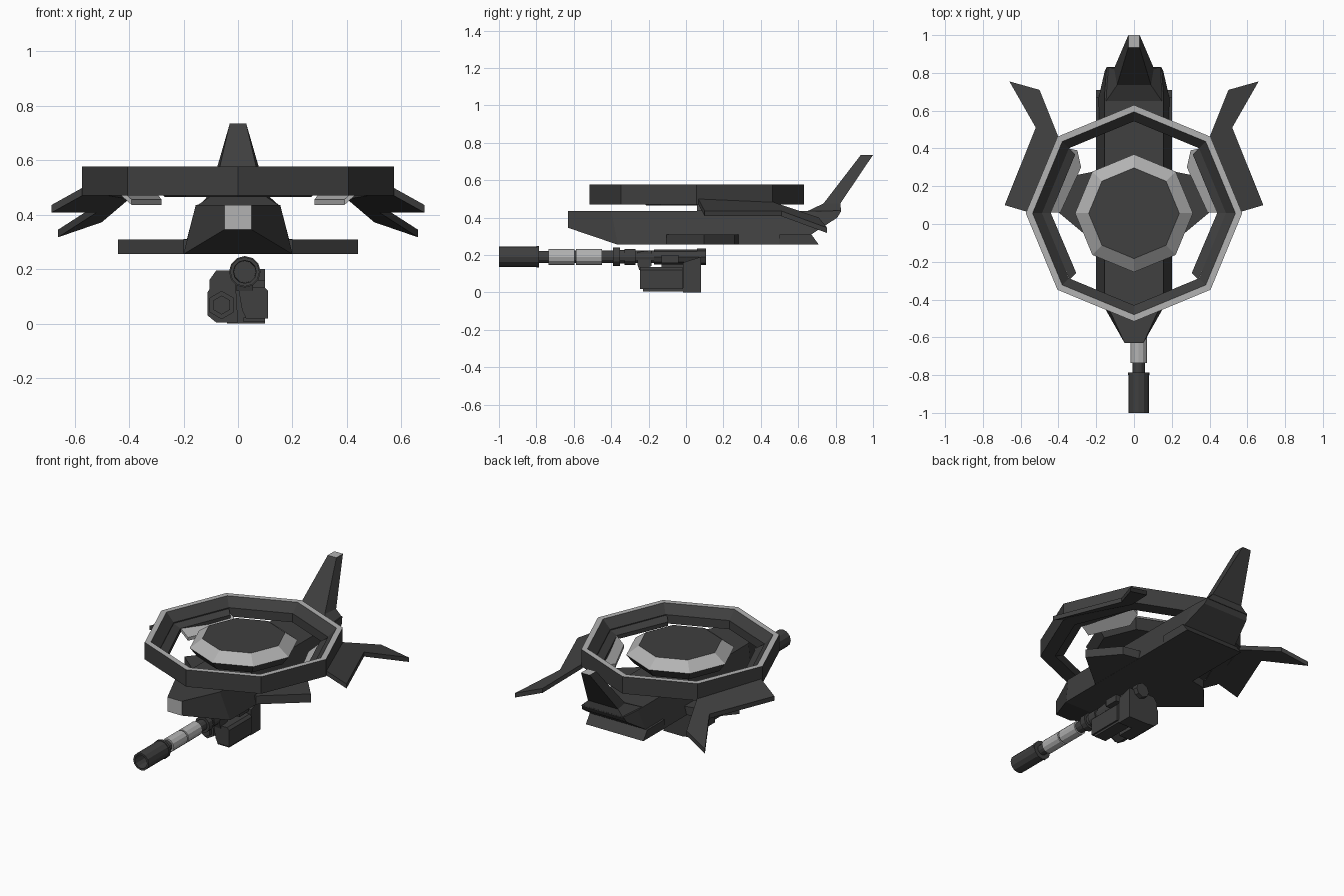
import bpy, bmesh
from math import sin, cos, pi, radians

if "Cube" in bpy.data.objects:
    bpy.data.objects.remove(bpy.data.objects["Cube"])

CY = 0.057  # centre of ring and disc along y


def material(name, v):
    m = bpy.data.materials.new(name)
    m.diffuse_color = (v, v, v, 1)
    m.use_nodes = True
    m.node_tree.nodes["Principled BSDF"].inputs["Base Color"].default_value = m.diffuse_color
    return m


DARK, LIGHT = material("dark_grey", 0.05), material("light_grey", 0.45)


def loft(name, loops, mat=DARK, closed=False, mirror=False):
    """Skin equal-length loops; cap the ends or join last to first."""
    bm = bmesh.new()
    rows = [[bm.verts.new(p) for p in loop] for loop in loops]
    n = len(rows[0])
    pairs = list(zip(rows, rows[1:])) + ([(rows[-1], rows[0])] if closed else [])
    for a, b in pairs:
        for i in range(n):
            j = (i + 1) % n
            bm.faces.new((a[i], a[j], b[j], b[i]))
    if not closed:
        bm.faces.new(rows[0])
        bm.faces.new(rows[-1])
    bmesh.ops.recalc_face_normals(bm, faces=bm.faces)
    me = bpy.data.meshes.new(name)
    bm.to_mesh(me)
    bm.free()
    ob = bpy.data.objects.new(name, me)
    bpy.context.collection.objects.link(ob)
    me.materials.append(mat)
    me.materials.append(LIGHT)
    if mirror:
        ob.modifiers.new("mirror", 'MIRROR')
    return ob


def lighten(ob, test):
    for f in ob.data.polygons:
        if test(f):
            f.material_index = 1


def circle_y(y, r, n, x, z, off=0.0):
    return [(x + r * cos(2 * pi * (k + off) / n), y, z + r * sin(2 * pi * (k + off) / n)) for k in range(n)]


def oct_xy(r, z):
    return [(r * cos(k * pi / 4), CY + r * sin(k * pi / 4), z) for k in range(8)]


def block(name, outline, y0, y1):
    """Front-view outline (x, z) extruded along y."""
    return loft(name, [[(x, y, z) for x, z in outline] for y in (y0, y1)])


def side_block(name, outline, x0, x1):
    """Side-view outline (y, z) extruded along x."""
    return loft(name, [[(x, y, z) for y, z in outline] for x in (x0, x1)])


def rect(a0, a1, b0, b1):
    return [(a0, b0), (a1, b0), (a1, b1), (a0, b1)]


# Octagonal ring and central disc
ring = loft("rotor_ring", [oct_xy(r, z) for r, z in
            ((.573, .47), (.573, .577), (.537, .577), (.487, .525), (.487, .47))], closed=True)
lighten(ring, lambda f: f.normal.z > 0.95)
disc = loft("centre_disc", [oct_xy(r, z) for r, z in
            ((.27, .465), (.312, .52), (.24, .573))])
lighten(disc, lambda f: 0.3 < f.normal.z < 0.95)


# Inner side bands of the ring
def band_section(deg):
    a = radians(deg)
    return [(r * cos(a), CY + r * sin(a), z) for r, z in ((.49, .475), (.49, .52), (.44, .50), (.44, .475))]


loft("inner_band", [band_section(d) for d in (-46, 0, 45)], mirror=True)

# Light sloped plates on the inside of the bands
plate = [(.44, .06, .50), (.345, .40, .50), (.30, .39, .48), (.28, .30, .455), (.39, .06, .455)]
loft("inner_plate", [plate, [(x, y, z - .02) for x, y, z in plate]], LIGHT, mirror=True)


# Fuselage
def hull_section(wt, yt, zt, wb, yb, zb):
    return [(-wt, yt, zt), (wt, yt, zt), (wb, yb, zb), (-wb, yb, zb)]


hull = loft("fuselage", [hull_section(.05, -.63, .435, .05, -.63, .345),
                         hull_section(.155, -.40, .435, .2, -.365, .255),
                         hull_section(.155, .65, .435, .2, .64, .255)])
lighten(hull, lambda f: f.normal.y < -0.9)
loft("tail_overhang", [hull_section(.155, .62, .435, .19, .62, .30),
                       hull_section(.155, .70, .435, .187, .67, .31),
                       hull_section(.145, .83, .437, .155, .81, .40)])
loft("rear_lip", [[(-.2, y0, z), (.2, y0, z), (.2, y1, z), (-.2, y1, z)]
                  for z, y0, y1 in ((.255, .5, .71), (.31, .5, .67))])


# Tail fin
def fin_section(wf, wb, yf, yb, zf, zb):
    return [(-wf, yf, zf), (wf, yf, zf), (wb, yb, zb), (-wb, yb, zb)]


fin = loft("tail_fin", [fin_section(.155, .145, .64, .83, .43, .43),
                        fin_section(.09, .105, .735, .825, .475, .475),
                        fin_section(.03, .03, .935, 1.0, .735, .735)])
lighten(fin, lambda f: f.normal.z > 0.95)

# Swept side wings with tail prongs
wing = [(.55, .06, .51), (.40, .46, .485), (.50, .71, .40), (.66, .755, .345), (.52, .51, .435), (.685, .10, .435)]
loft("side_wing", [wing, [(x, y, z - .028) for x, y, z in wing]], mirror=True)

# Pointed lower arms
arm = [(.15, -.105), (.2, -.105), (.44, .095), (.30, .26), (.2, .28), (.15, .28)]
loft("lower_arm", [[(x, y, z) for x, y in arm] for z in (.256, .309)], mirror=True)

# Gun barrel: stepped cylinders along y
GX, GZ = .025, .19


def tube(name, y0, y1, r, mat=DARK, n=12):
    return loft(name, [circle_y(y0, r, n, GX, GZ), circle_y(y1, r, n, GX, GZ)], mat)


loft("muzzle", [circle_y(y, r, 12, GX, GZ) for y, r in
                ((-.9, .04), (-1, .042), (-1, .054), (-.8, .054), (-.8, .058), (-.785, .058), (-.785, .03))])
tube("muzzle_neck", -.79, -.73, .032)
tube("barrel_front", -.735, -.597, .043, LIGHT)
tube("barrel_joint", -.60, -.58, .034)
tube("barrel_rear", -.587, -.45, .043, LIGHT)
tube("barrel_shank", -.45, -.38, .034)
tube("barrel_collar", -.39, -.352, .05)
tube("barrel_base", -.355, -.33, .036)
tube("barrel_clamp", -.33, -.27, .043)
tube("receiver_core", -.27, -.15, .034)
tube("receiver", -.17, .09, .04, n=8)
tube("receiver_cap", .06, .108, .045, n=8)

# Receiver brackets, ammunition box and drum
side_block("front_bracket", [(-.26, .215), (-.185, .225), (-.185, .14), (-.25, .12), (-.26, .15)], -.005, .055)
block("ammo_box", [(.0, .135), (.095, .135), (.11, .12), (.11, .018), (.03, .018), (.015, .05)], -.245, -.02)
block("box_base", rect(.02, .1, .005, .022), -.23, -.01)
side_block("rear_mount", [(-.015, .0), (.08, .0), (.08, .19), (-.015, .16)], -.04, .1)
block("side_casing", [(-.112, .03), (-.08, .004), (-.0, .004), (-.01, .17), (-.03, .195), (-.08, .195),
                      (-.105, .16), (-.105, .125), (-.112, .115)], -.13, .08)
loft("drum", [circle_y(y, .052, 6, -.06, .068, .5) for y in (-.22, -.12)])
loft("drum_cap", [circle_y(y, .035, 6, -.06, .068, .5) for y in (-.24, -.21)])
block("side_knob", rect(.05, .1, .158, .2), -.13, -.04)
